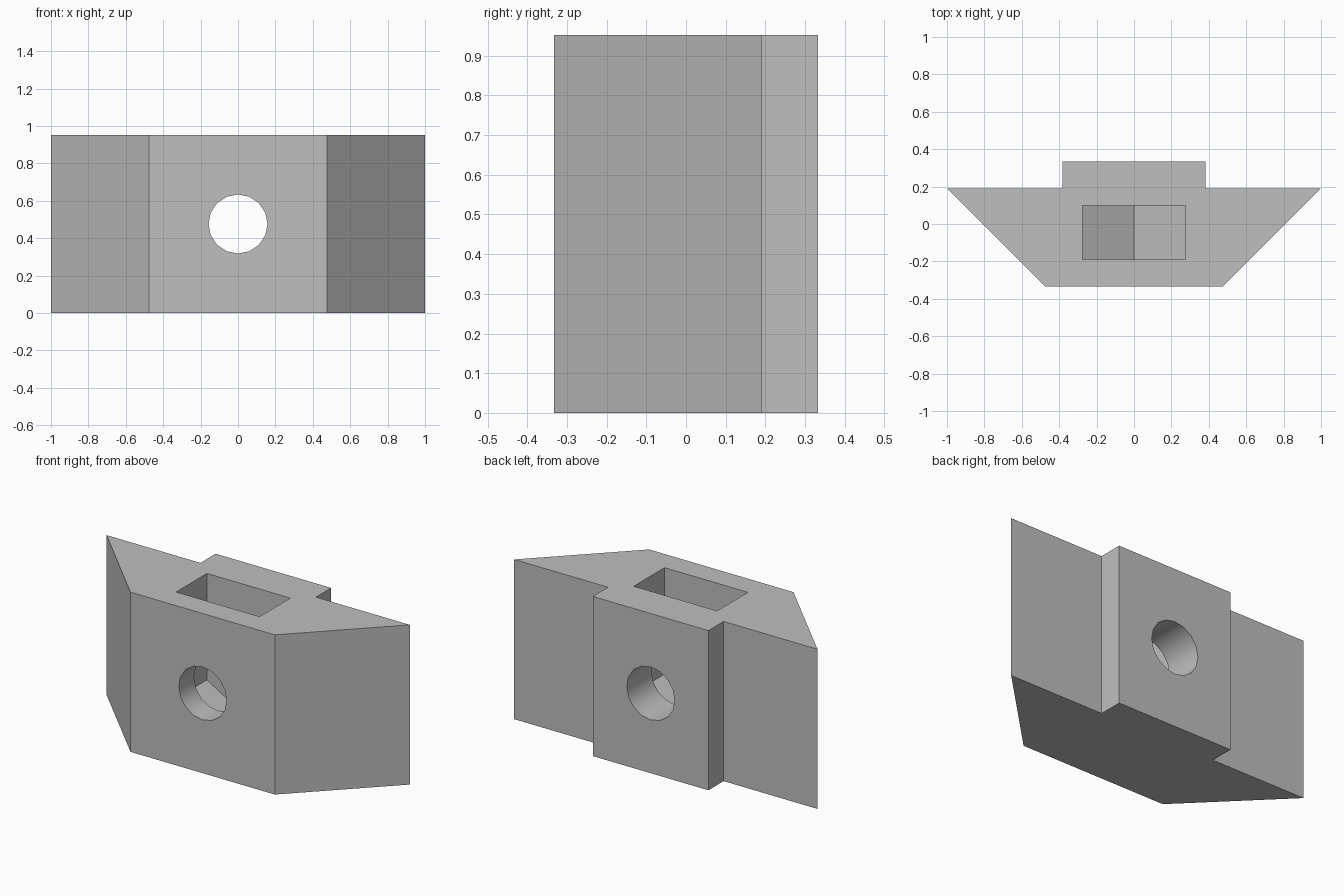
import bpy
import math
from mathutils import Matrix, Vector

cube = bpy.data.objects.get("Cube")
if cube:
    bpy.data.objects.remove(cube, do_unlink=True)

HEIGHT = 0.952
MID = HEIGHT / 2
HOLE_RADIUS = 0.158
NUT_APOTHEM = 0.275

grey = bpy.data.materials.new("plain grey")
grey.use_nodes = True
colour = (0.52, 0.52, 0.52, 1)
grey.diffuse_color = colour
grey.node_tree.nodes["Principled BSDF"].inputs["Base Color"].default_value = colour


def prism(name, profile, start, end, along_y=False):
    """Extrude a counter-clockwise 2D profile along z, or along y."""
    n = len(profile)
    verts = [(a, b, h) for h in (start, end) for a, b in profile]
    if along_y:
        verts = [Matrix.Rotation(math.pi / 2, 3, "X") @ Vector((a, b, -h))
                 for a, b, h in verts]
        # the rotation maps the extrusion onto +y, mirroring the winding
    faces = [list(range(n))[::-1], list(range(n, 2 * n))]
    faces += [(i, (i + 1) % n, n + (i + 1) % n, n + i) for i in range(n)]
    if along_y:
        faces = [list(f)[::-1] for f in faces]
    mesh = bpy.data.meshes.new(name)
    mesh.from_pydata(verts, [], faces)
    mesh.materials.append(grey)
    obj = bpy.data.objects.new(name, mesh)
    bpy.context.collection.objects.link(obj)
    return obj


def cut(target, cutter):
    """Subtract a cutter from the target, then discard it."""
    cutter.hide_render = True
    mod = target.modifiers.new("cut", "BOOLEAN")
    mod.operation = "DIFFERENCE"
    mod.solver = "EXACT"
    mod.object = cutter
    bpy.ops.object.modifier_apply(modifier=mod.name)
    bpy.data.objects.remove(cutter, do_unlink=True)


# Dovetail body with a raised rail on the back
half = [(0.476, -0.333), (1.0, 0.19), (0.381, 0.19), (0.381, 0.333)]
outline = half + [(-x, y) for x, y in reversed(half)]
body = prism("dovetail_block", outline, 0, HEIGHT)
bpy.ops.object.select_all(action="DESELECT")
body.select_set(True)
bpy.context.view_layer.objects.active = body

# Nut pocket: open at the top, hexagonal point at the bottom
corner = NUT_APOTHEM / math.sqrt(3)
pocket = [(0, MID - 2 * corner), (NUT_APOTHEM, MID - corner),
          (NUT_APOTHEM, HEIGHT + 0.2), (-NUT_APOTHEM, HEIGHT + 0.2),
          (-NUT_APOTHEM, MID - corner)]
cut(body, prism("pocket_cutter", pocket, -0.19, 0.10, along_y=True))

# Bolt hole from front to back
SIDES = 16
circle = [(HOLE_RADIUS * math.cos(math.tau * i / SIDES),
           MID + HOLE_RADIUS * math.sin(math.tau * i / SIDES))
          for i in range(SIDES)]
cut(body, prism("hole_cutter", circle, -0.6, 0.6, along_y=True))

bpy.ops.object.shade_smooth_by_angle(angle=math.radians(30))
